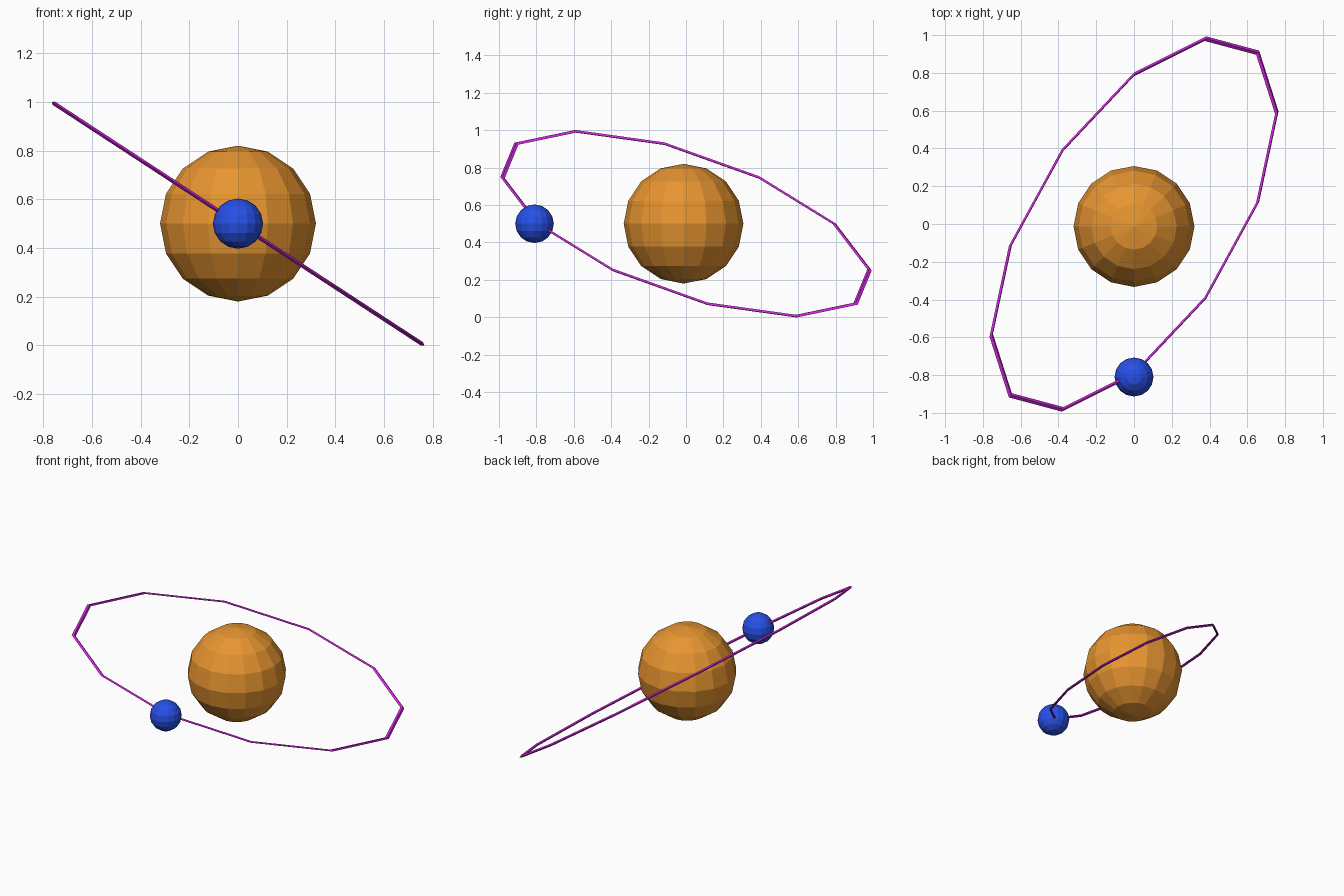
import bpy
from mathutils import Matrix

if "Cube" in bpy.data.objects:
    bpy.data.objects.remove(bpy.data.objects["Cube"])


def paint(obj, name, color):
    mat = bpy.data.materials.new(name)
    mat.diffuse_color = (*color, 1)
    mat.use_nodes = True
    mat.node_tree.nodes["Principled BSDF"].inputs["Base Color"].default_value = mat.diffuse_color
    obj.data.materials.append(mat)


def ball(name, radius, center, color):
    bpy.ops.mesh.primitive_uv_sphere_add(segments=16, ring_count=8,
                                         radius=radius, location=center)
    obj = bpy.context.object
    obj.name = name
    paint(obj, name + "_color", color)


# central body and its small satellite
ball("central_sphere", 0.32, (0, -0.013, 0.5), (0.8, 0.3, 0.03))
ball("satellite_sphere", 0.103, (0, -0.81, 0.5), (0.02, 0.08, 0.8))

# orbit ring: a 12-sided thin torus, sheared into a tilted ellipse
bpy.ops.mesh.primitive_torus_add(major_segments=12, minor_segments=4,
                                 major_radius=0.988, minor_radius=0.012)
ring = bpy.context.object
ring.name = "orbit_ring"
u = (0.765, 0.597, -0.5)     # image of the torus x axis
v = (0.0, 0.802, 0.0)        # image of the torus y axis
n = (0.38, 0.0, 0.58)        # ring thickness direction
ring.data.transform(Matrix((
    (u[0], v[0], n[0], 0),
    (u[1], v[1], n[1], 0),
    (u[2], v[2], n[2], 0.5),
    (0, 0, 0, 1))))
paint(ring, "orbit_ring_color", (0.65, 0.02, 0.75))
